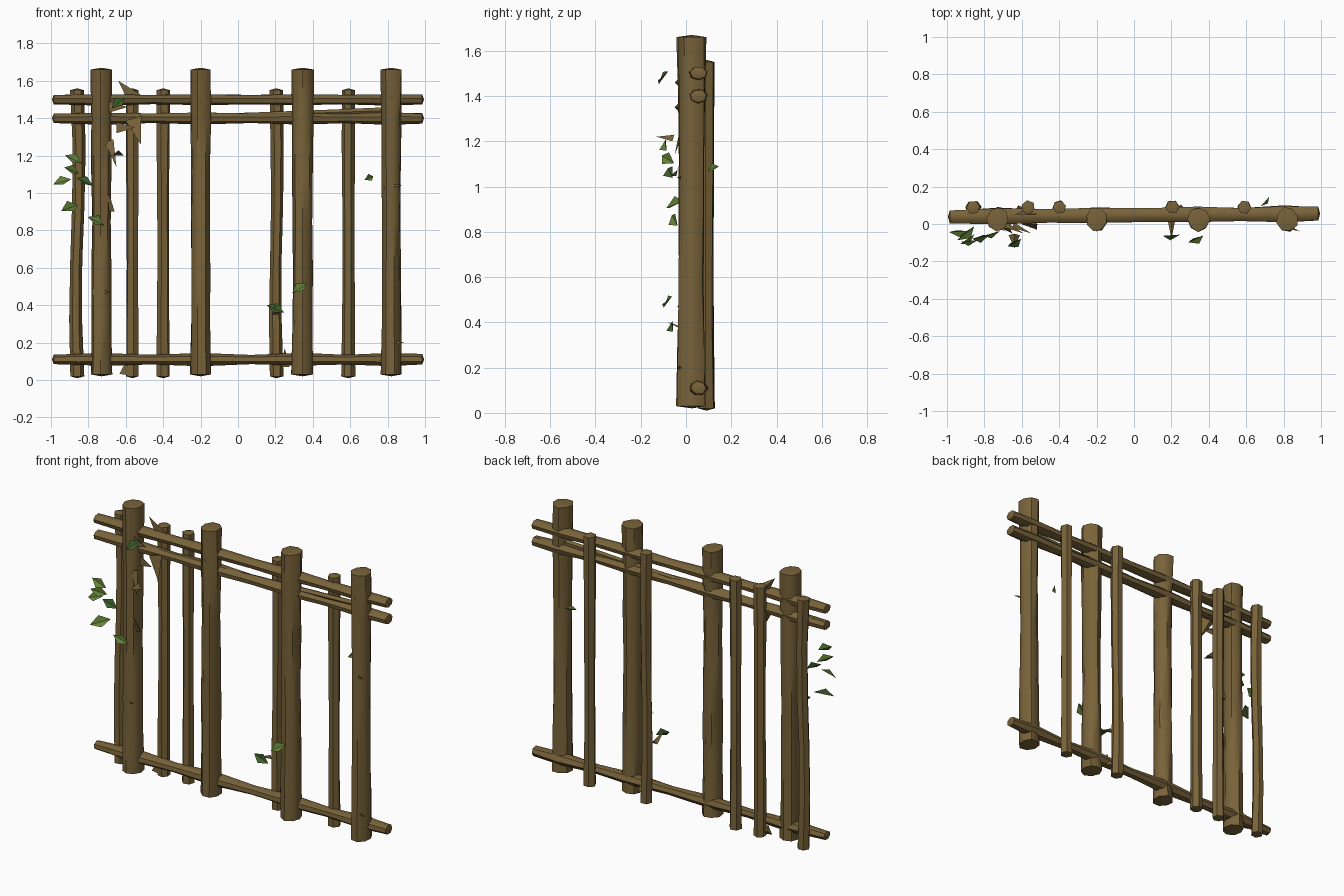
import bpy, bmesh, math, random
from mathutils import Vector, Euler

random.seed(4)
if "Cube" in bpy.data.objects:
    bpy.data.objects.remove(bpy.data.objects["Cube"], do_unlink=True)


def material(name, red, green, blue):
    colour = (red, green, blue, 1)
    mat = bpy.data.materials.new(name)
    mat.use_nodes = True
    mat.diffuse_color = colour
    mat.node_tree.nodes["Principled BSDF"].inputs["Base Color"].default_value = colour
    return mat


wood = material("brown wood", 0.19, 0.125, 0.042)
light_leaf = material("leaf green", 0.13, 0.23, 0.04)
dark_leaf = material("dark leaf green", 0.05, 0.12, 0.025)


def finish(name, bm, mat, rounded=False):
    bmesh.ops.recalc_face_normals(bm, faces=bm.faces)
    mesh = bpy.data.meshes.new(name)
    bm.to_mesh(mesh)
    bm.free()
    mesh.materials.append(mat)
    part = bpy.data.objects.new(name, mesh)
    bpy.context.collection.objects.link(part)
    if rounded:
        bpy.ops.object.select_all(action="DESELECT")
        part.select_set(True)
        bpy.context.view_layer.objects.active = part
        bpy.ops.object.shade_smooth_by_angle(angle=math.radians(45))


def limb(name, start, end, stations, radius_at, bend=0, sides=7, depth=1):
    """Rough log from start to end, its radius set by a rule along its length."""
    bm = bmesh.new()
    start, end = Vector(start), Vector(end)
    axis = (end - start).normalized()
    forward = Vector((0, 1, 0))
    across = axis.cross(forward).normalized()
    spin = random.uniform(0, math.tau)
    rings = []
    for t in stations:
        centre = start.lerp(end, t) + across * bend * math.sin(t * math.tau)
        ring = []
        for i in range(sides):
            angle = spin + math.tau * i / sides
            radius = radius_at(t) * random.uniform(0.95, 1.08)
            offset = forward * math.cos(angle) * depth + across * math.sin(angle)
            ring.append(bm.verts.new(centre + offset * radius))
        rings.append(ring)
    for lower, upper in zip(rings, rings[1:]):
        for i in range(sides):
            j = (i + 1) % sides
            bm.faces.new((lower[i], lower[j], upper[j], upper[i]))
    # Slightly domed ends
    for ring, tip in ((rings[0], start - axis * 0.01), (rings[-1], end + axis * 0.01)):
        peak = bm.verts.new(tip)
        for i in range(sides):
            bm.faces.new((ring[i], ring[(i + 1) % sides], peak))
    finish(name, bm, wood, rounded=True)


def even_steps(count):
    return [i / count for i in range(count + 1)]


def waisted(radius, waist):
    """Full radius at both ends, narrower in the middle."""
    return lambda t: radius * (1 - waist * math.sin(math.pi * t))


# Thick posts
post_places = {"far_right": -0.73, "mid_right": -0.2, "mid_left": 0.345, "far_left": 0.82}
for side, x in post_places.items():
    limb(f"post_{side}", (x, 0.025, 0.03), (x, 0.025, 1.66), even_steps(6),
         waisted(0.058, 0.12), sides=8, depth=1.1)

# Thin stakes behind the rails
stake_places = {"outer_right": (-0.86, 0.01), "right": (-0.565, 0), "inner_right": (-0.4, 0),
                "inner_left": (0.205, 0.005), "left": (0.59, 0)}
for side, (x, bend) in stake_places.items():
    limb(f"stake_{side}", (x, 0.09, 0.02), (x, 0.09, 1.55), even_steps(5),
         waisted(0.036, 0.12), bend=bend, sides=6)


# Rails, swelling where they cross the posts
def rail(name, z, thin, thick, depth):
    crossings = [(x + 1) / 2 for x in post_places.values()]
    gaps = [(a + b) / 2 for a, b in zip(crossings, crossings[1:])]

    def radius_at(t):
        nearest = min(abs(t - c) for c in crossings)
        return thin + (thick - thin) * max(0, 1 - nearest * 8)

    limb(name, (-0.985, 0.04, z), (0.985, 0.055, z), sorted([0, *crossings, *gaps, 1]),
         radius_at, depth=depth)


rail("top_rail", 1.5, 0.026, 0.031, 1.35)
rail("second_rail", 1.4, 0.026, 0.033, 1.25)
rail("bottom_rail", 0.11, 0.026, 0.036, 1.2)
limb("crossing_branch", (-0.55, 0.05, 1.39), (0.8, 0.05, 1.44), even_steps(4),
     waisted(0.018, 0), sides=5)


# Splintered bark: pointed wedges
def splinter(name, base, reach, width):
    bm = bmesh.new()
    base, reach = Vector(base), Vector(reach)
    side = reach.cross(Vector((0, 1, 0))).normalized() * width
    out = side.cross(reach.normalized())
    bottom = [bm.verts.new(base + o) for o in (side, -side, out)]
    tip = bm.verts.new(base + reach)
    bm.faces.new(bottom)
    for i in range(3):
        bm.faces.new((bottom[i], bottom[(i + 1) % 3], tip))
    finish(name, bm, wood)


up, down = (0, -0.03, 0.1), (0.04, -0.03, -0.14)
left, right = (0.1, -0.03, 0), (-0.1, -0.03, 0)
splinters = {
    "upper_stake": ((-0.55, 0.05, 1.5), (-0.09, 0, 0.1), 0.04),
    "hanging_stake": ((-0.56, 0, 1.4), down, 0.045),
    "hanging_post": ((-0.69, -0.02, 1.28), down, 0.025),
    "top_joint": ((-0.69, -0.02, 1.46), left, 0.03),
    "second_joint": ((-0.65, -0.02, 1.35), left, 0.03),
    "mid_post_peg": ((-0.2, -0.01, 1.4), up, 0.03),
    "left_post_peg": ((0.82, -0.01, 1.43), up, 0.035),
    "left_post_ridge": ((0.78, -0.01, 1.04), left, 0.02),
    "left_post_knot": ((0.79, -0.01, 0.2), left, 0.02),
    "right_post_knot": ((-0.78, -0.01, 0.47), left, 0.02),
    "right_post_bark": ((-0.69, 0, 0.9), up, 0.03),
    "rail_foot": ((-0.77, 0.03, 0.1), right, 0.03),
    "stake_foot": ((-0.62, 0.07, 0.06), (0.08, 0, -0.04), 0.03),
    "inner_stake_foot": ((0.25, 0.08, 0.07), up, 0.025),
    "loose_bark": ((-0.64, -0.06, 1.2), (0, -0.07, 0.02), 0.03),
    "loose_twig": ((0.2, 0.02, 0.35), (0, -0.1, 0.05), 0.02),
}
for place, shape in splinters.items():
    splinter(f"splinter_{place}", *shape)


# Leaves: small folded diamonds
def leaf(name, centre, size, mat):
    bm = bmesh.new()
    turn = Euler((random.uniform(0.6, 1.2), random.uniform(-0.6, 0.6), random.uniform(0, 1)))
    outline = ((-1, 0, 0), (0, -0.6, 0.3), (1, 0, 0), (0, 0.6, 0.3))
    corners = []
    for point in outline:
        point = Vector(point) * size
        point.rotate(turn)
        corners.append(bm.verts.new(Vector(centre) + point))
    bm.faces.new(corners[:3])
    bm.faces.new((corners[2], corners[3], corners[0]))
    finish(name, bm, mat)


leaves = {
    "cluster_top": ((-0.88, -0.09, 1.18), 0.05, light_leaf),
    "cluster_middle": ((-0.89, -0.08, 1.12), 0.05, light_leaf),
    "cluster_outer": ((-0.94, -0.04, 1.06), 0.05, light_leaf),
    "cluster_inner": ((-0.82, -0.07, 1.06), 0.05, dark_leaf),
    "cluster_low": ((-0.9, -0.05, 0.92), 0.06, light_leaf),
    "right_post": ((-0.76, -0.05, 0.85), 0.05, light_leaf),
    "top_joint": ((-0.64, -0.1, 1.48), 0.05, dark_leaf),
    "inner_stake": ((0.2, -0.06, 0.38), 0.05, dark_leaf),
    "mid_post": ((0.33, -0.08, 0.49), 0.05, light_leaf),
    "back": ((0.7, 0.12, 1.08), 0.035, light_leaf),
}
for place, shape in leaves.items():
    leaf(f"leaf_{place}", *shape)
